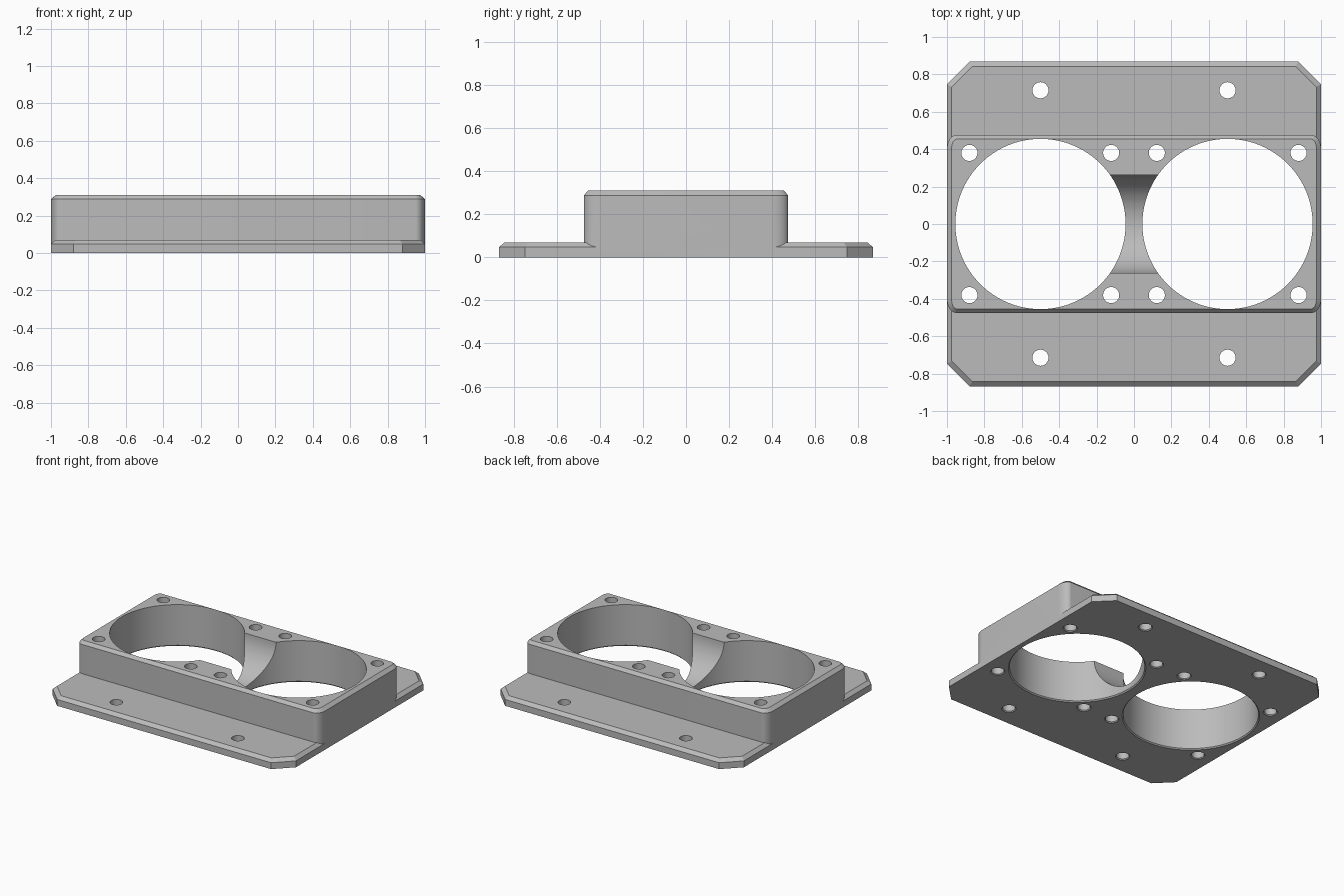
import bpy, bmesh, math

if "Cube" in bpy.data.objects:
    bpy.data.objects.remove(bpy.data.objects["Cube"])

grey = bpy.data.materials.new("mid_grey")
grey.use_nodes = True
grey.diffuse_color = (0.5, 0.5, 0.5, 1)
grey.node_tree.nodes["Principled BSDF"].inputs["Base Color"].default_value = (0.5, 0.5, 0.5, 1)

BEVEL = 0.025
HEIGHT = 0.31
PLATE = 0.07


def loft(name, rings):
    """Closed solid through rings of (x, y, z) points."""
    bm = bmesh.new()
    loops = [[bm.verts.new(p) for p in ring] for ring in rings]
    n = len(loops[0])
    for a, b in zip(loops, loops[1:]):
        for i in range(n):
            j = (i + 1) % n
            bm.faces.new((a[i], a[j], b[j], b[i]))
    bm.faces.new(loops[0][::-1])
    bm.faces.new(loops[-1])
    bmesh.ops.recalc_face_normals(bm, faces=bm.faces[:])
    mesh = bpy.data.meshes.new(name)
    bm.to_mesh(mesh)
    bm.free()
    mesh.materials.append(grey)
    obj = bpy.data.objects.new(name, mesh)
    bpy.context.collection.objects.link(obj)
    return obj


def corner_ring(w, d, rx, ry, steps, z):
    """Rectangle outline with rounded corners, or cut corners when steps is 1."""
    pts = []
    for q, (sx, sy) in enumerate([(1, 1), (-1, 1), (-1, -1), (1, -1)]):
        for s in range(steps + 1):
            a = (q + s / steps) * math.pi / 2
            pts.append((sx * (w - rx) + rx * math.cos(a), sy * (d - ry) + ry * math.sin(a), z))
    return pts


def circle(x, y, r, z, n):
    return [(x + r * math.cos(i * math.tau / n), y + r * math.sin(i * math.tau / n), z)
            for i in range(n)]


def combine(target, other, operation):
    mod = target.modifiers.new(operation.lower(), "BOOLEAN")
    mod.operation = operation
    mod.solver = "EXACT"
    mod.object = other
    bpy.context.view_layer.objects.active = target
    bpy.ops.object.modifier_apply(modifier=mod.name)
    bpy.data.objects.remove(other)


def drill(target, x, y, r, n, lip):
    """Through hole with a small chamfer on the underside."""
    rings = [circle(x, y, r + 2 * lip, -lip, n), circle(x, y, r, lip, n),
             circle(x, y, r, HEIGHT + 0.1, n)]
    combine(target, loft("hole_cutter", rings), "DIFFERENCE")


# Mounting flange with cut corners and a bevelled top edge
mount = loft("double_ring_mount", [
    corner_ring(1, 0.868, 0.12, 0.12, 1, 0),
    corner_ring(1, 0.868, 0.12, 0.12, 1, PLATE - BEVEL * 0.9),
    corner_ring(1 - BEVEL, 0.868 - BEVEL, 0.11, 0.11, 1, PLATE)])

# Raised body with rounded corners and a bevelled top edge
body = loft("raised_body", [
    corner_ring(1, 0.475, 0.05, 0.075, 10, 0),
    corner_ring(1, 0.475, 0.05, 0.075, 10, HEIGHT - BEVEL * 0.9),
    corner_ring(1 - BEVEL, 0.475 - BEVEL * 0.8, 0.03, 0.05, 10, HEIGHT)])
combine(mount, body, "UNION")

# Half-round channel joining the two bores
channel = loft("channel_cutter", [
    [(x, py, HEIGHT + pz) for px, py, pz in
     [(0, r[0], r[1]) for r in circle(0, 0, 0.263, 0, 96)]] for x in (-0.3, 0.3)])
combine(mount, channel, "DIFFERENCE")

# Bores and screw holes
for sx in (-1, 1):
    drill(mount, sx * 0.5, 0, 0.455, 128, 0.008)
    for sy in (-1, 1):
        for hx, hy in ((0.5, 0.715), (0.88, 0.38), (0.122, 0.38)):
            drill(mount, sx * hx, sy * hy, 0.043, 40, 0.006)

bpy.ops.object.select_all(action="DESELECT")
mount.select_set(True)
bpy.context.view_layer.objects.active = mount
bpy.ops.object.shade_smooth_by_angle(angle=math.radians(25))
